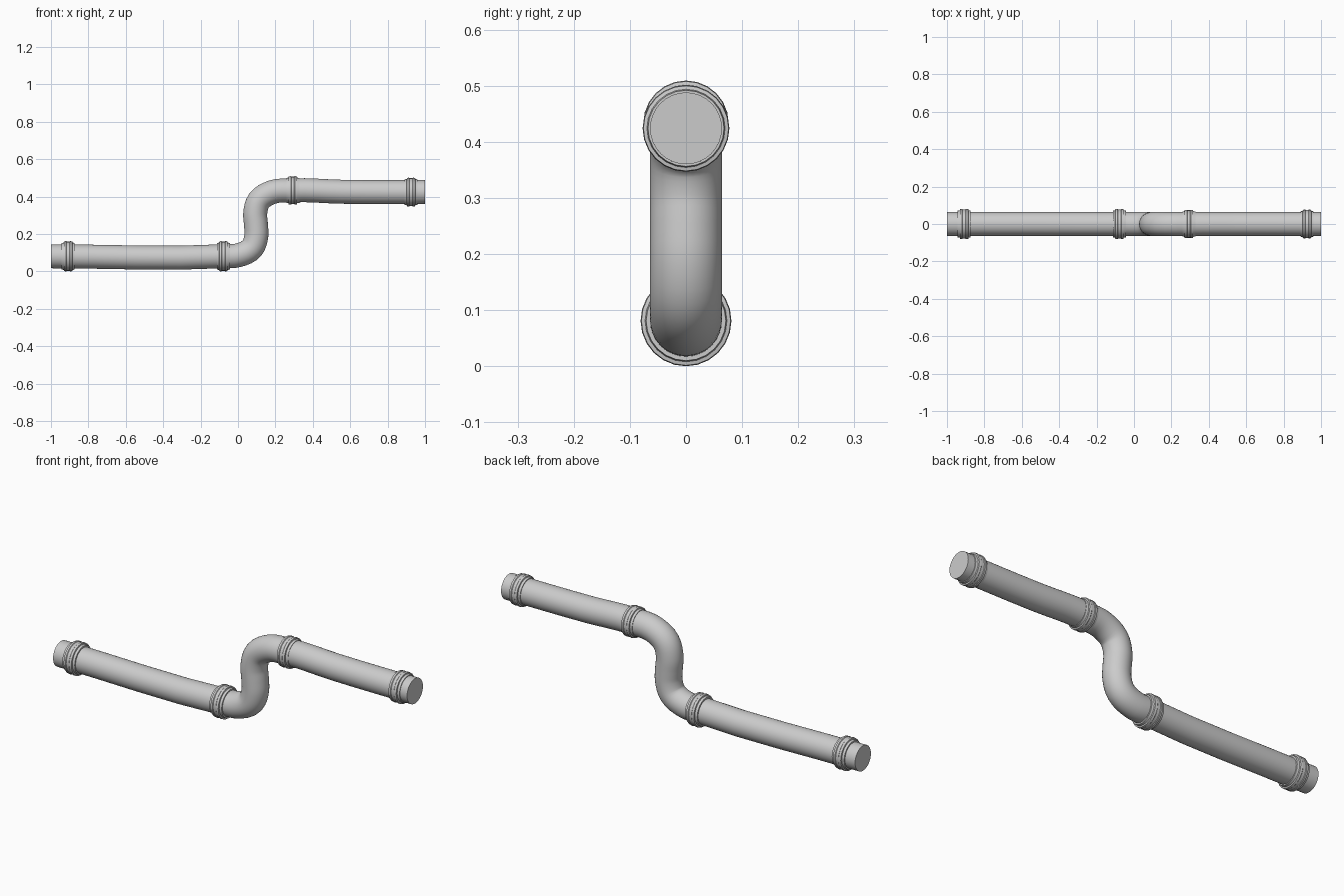
import bpy, bmesh, math
from mathutils import Vector

if "Cube" in bpy.data.objects:
    bpy.data.objects.remove(bpy.data.objects["Cube"])


def finish(name, bm, angle=35):
    bmesh.ops.recalc_face_normals(bm, faces=bm.faces)
    me = bpy.data.meshes.new(name)
    bm.to_mesh(me)
    bm.free()
    ob = bpy.data.objects.new(name, me)
    bpy.context.collection.objects.link(ob)
    bpy.ops.object.select_all(action='DESELECT')
    ob.select_set(True)
    bpy.context.view_layer.objects.active = ob
    bpy.ops.object.shade_smooth_by_angle(angle=math.radians(angle))
    return ob


def loft(name, stations, sides, cap):
    """Skin circles given as (x, z, tangent, radius) along an XZ path."""
    bm = bmesh.new()
    rings = []
    for x, z, t, r in stations:
        n = Vector((-t.z, 0, t.x))
        ring = []
        for i in range(sides):
            a = 2 * math.pi * i / sides
            ring.append(bm.verts.new(Vector((x, 0, z)) + r * (math.sin(a) * n + Vector((0, math.cos(a) * r / r, 0)) * r)
                        if r == 1 else Vector((x, 0, z)) + n * (r * math.sin(a)) + Vector((0, r * math.cos(a), 0))))
        rings.append(ring)
    for a, b in zip(rings, rings[1:]):
        for i in range(sides):
            j = (i + 1) % sides
            bm.faces.new((a[i], a[j], b[j], b[i]))
    if cap:
        bm.faces.new(rings[0])
        bm.faces.new(rings[-1])
    return finish(name, bm)


def smooth_path(pts, steps):
    """Centripetal-style Hermite path through the points."""
    p = [Vector((x, 0, z)) for x, z in pts]
    d = [(p[i + 1] - p[i]).length for i in range(len(p) - 1)]
    tan = [Vector((1, 0, 0))]
    for i in range(1, len(p) - 1):
        s0, s1 = (p[i] - p[i - 1]) / d[i - 1], (p[i + 1] - p[i]) / d[i]
        tan.append(((s0 * d[i] + s1 * d[i - 1]) / (d[i] + d[i - 1])).normalized())
    tan.append(Vector((1, 0, 0)))
    out = []
    for i in range(len(p) - 1):
        for k in range(steps):
            u = k / steps
            pos = (p[i] * (2*u**3 - 3*u*u + 1) + tan[i] * d[i] * (u**3 - 2*u*u + u)
                   + p[i + 1] * (3*u*u - 2*u**3) + tan[i + 1] * d[i] * (u**3 - u*u))
            out.append(pos)
    out.append(p[-1])
    return out, tan


# Bent pipe: low run, S-bend, high run
path = [(-1, .081), (-.08, .081), (0, .086), (.075, .125), (.098, .19), (.096, .25),
        (.092, .31), (.112, .378), (.18, .423), (.29, .433), (.55, .426), (1, .424)]
pts, tan = smooth_path(path, 4)
stations = []
for i, p in enumerate(pts):
    if i in (0, len(pts) - 1):
        t = Vector((1, 0, 0))
    else:
        t = (pts[i + 1] - pts[i - 1]).normalized()
    stations.append((p.x, p.z, t, .064))
loft("pipe", stations, 32, True)

# Joint collars: wide flange with two raised ridges
profile = [(-1, .058), (-1, .071), (-.66, .073), (-.62, .0795), (-.3, .081), (-.22, .0785),
           (.22, .0785), (.3, .081), (.62, .0795), (.66, .073), (1, .071), (1, .058)]
for k, (x, z, s) in enumerate([(-.908, .081, 1), (-.078, .081, 1), (.293, .433, .94), (.925, .424, .955)]):
    st = [(x + u * .035, z, Vector((1, 0, 0)), max(r * s, .058)) for u, r in profile]
    loft(f"collar_{k + 1}", st, 24, False)
